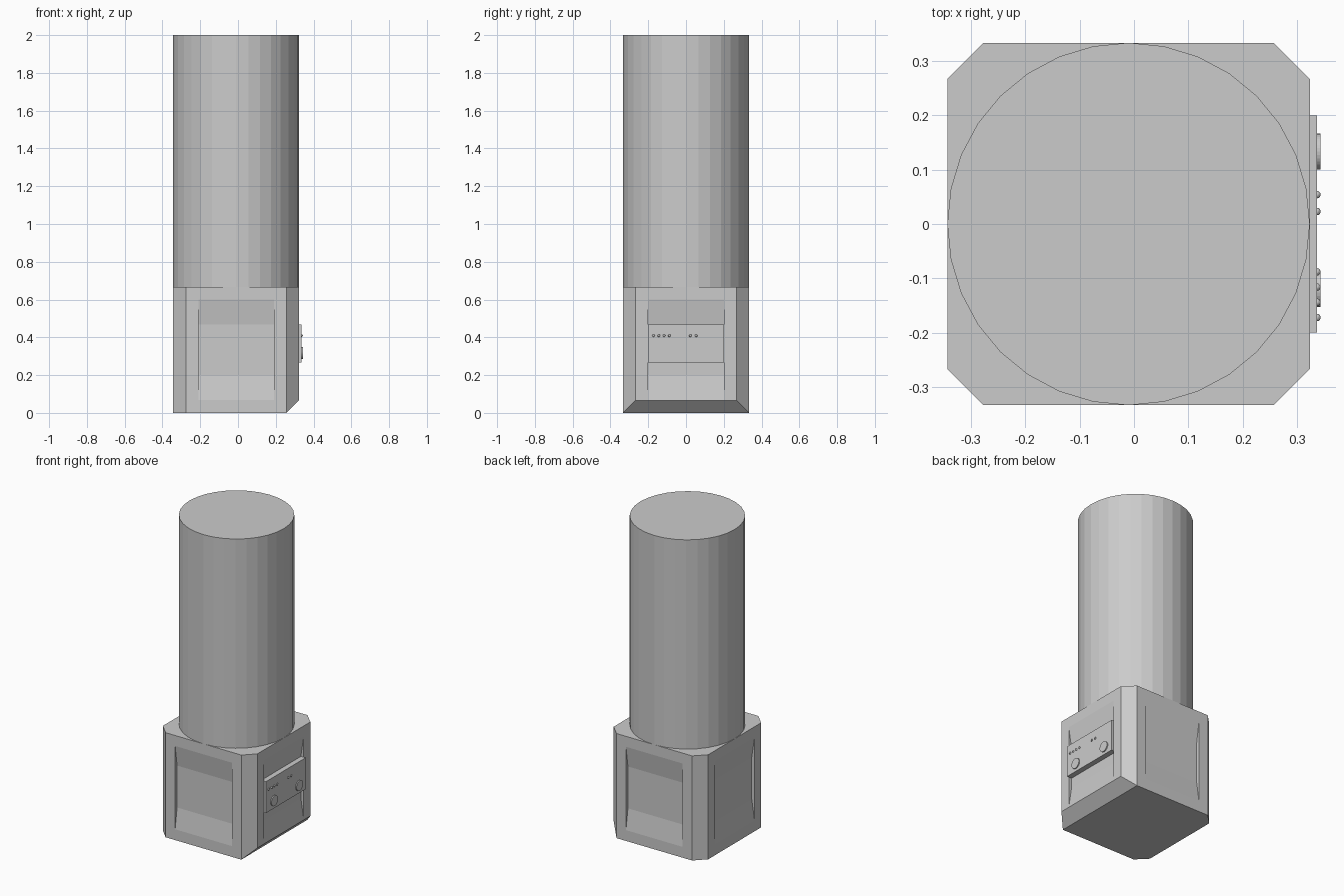
import bpy, bmesh, math
from mathutils import Matrix, Vector

if "Cube" in bpy.data.objects:
    bpy.data.objects.remove(bpy.data.objects["Cube"])

CX = -0.01            # centre of block and column
H = 0.3333            # half width of block
C = 0.0667            # chamfer size
D = 0.02              # recess depth

grey = bpy.data.materials.new("plain_grey")
grey.diffuse_color = (0.6, 0.6, 0.6, 1)
grey.use_nodes = True
grey.node_tree.nodes["Principled BSDF"].inputs["Base Color"].default_value = grey.diffuse_color


def finish(name, bm):
    bmesh.ops.recalc_face_normals(bm, faces=bm.faces)
    mesh = bpy.data.meshes.new(name)
    bm.to_mesh(mesh)
    bm.free()
    mesh.materials.append(grey)
    ob = bpy.data.objects.new(name, mesh)
    bpy.context.scene.collection.objects.link(ob)
    return ob


def box(bm, lo, hi):
    lo, hi = Vector(lo), Vector(hi)
    bmesh.ops.create_cube(bm, size=1, matrix=Matrix.Translation((lo + hi) / 2)
                          @ Matrix.Diagonal((*(hi - lo), 1)))


def cylinder(bm, radius, depth, sides, matrix):
    bmesh.ops.create_cone(bm, cap_ends=True, segments=sides, radius1=radius,
                          radius2=radius, depth=depth, matrix=matrix)


# Base block: cube with cut vertical corners and a cut lower edge on the panel side
bm = bmesh.new()
box(bm, (CX - H, -H, 0), (CX + H, H, 2 * H))
cuts = [((CX + sx * H, sy * (H - C), 0), (sx, sy, 0)) for sx in (-1, 1) for sy in (-1, 1)]
cuts.append(((CX + H, 0, C), (1, 0, -1)))
for point, normal in cuts:
    cut = bmesh.ops.bisect_plane(bm, geom=bm.verts[:] + bm.edges[:] + bm.faces[:],
                                 plane_co=point, plane_no=normal, clear_outer=True)
    edges = [e for e in cut["geom_cut"] if isinstance(e, bmesh.types.BMEdge)]
    bmesh.ops.contextual_create(bm, geom=edges)
base = finish("base_block", bm)

# Shallow recesses with sloped top and bottom, one on each side
profile = [(-D, 0.2), (-D, 0.467), (0, 0.6), (0.05, 0.6), (0.05, 0.069), (0, 0.069)]
for i in range(4):
    bm = bmesh.new()
    rot = Matrix.Translation((CX, 0, 0)) @ Matrix.Rotation(i * math.pi / 2, 4, 'Z')
    ring = [bm.verts.new(rot @ Vector((H + d, -0.2, z))) for d, z in profile]
    face = bm.faces.new(ring)
    new = bmesh.ops.extrude_face_region(bm, geom=[face])["geom"]
    bmesh.ops.translate(bm, verts=[v for v in new if isinstance(v, bmesh.types.BMVert)],
                        vec=rot.to_3x3() @ Vector((0, 0.4, 0)))
    cutter = finish("recess_cutter", bm)
    cutter.hide_render = True
    mod = base.modifiers.new("recess", 'BOOLEAN')
    mod.operation, mod.solver, mod.object = 'DIFFERENCE', 'EXACT', cutter
    # Apply the cut, then drop the cutter
    bpy.context.view_layer.update()
    cut_mesh = bpy.data.meshes.new_from_object(
        base.evaluated_get(bpy.context.evaluated_depsgraph_get()))
    base.modifiers.clear()
    base.data = cut_mesh
    bpy.data.objects.remove(cutter)

# Tall round column
bm = bmesh.new()
cylinder(bm, H, 2 - 2 * H, 32, Matrix.Translation((CX, 0, 1 + H)))
finish("column", bm)

# Control panel standing in the right recess
bm = bmesh.new()
box(bm, (CX + H - D, -0.2, 0.267), (0.3365, 0.2, 0.467))
finish("control_panel", bm)

# Two round dials
bm = bmesh.new()
for y in (-0.12, 0.133):
    cylinder(bm, 0.033, 0.012, 32, Matrix.Translation((0.337, y, 0.317))
             @ Matrix.Rotation(math.pi / 2, 4, 'Y'))
finish("dials", bm)

# Row of small buttons
bm = bmesh.new()
for y in (-0.172, -0.144, -0.116, -0.088, 0.023, 0.054):
    bmesh.ops.create_uvsphere(bm, u_segments=12, v_segments=8, radius=0.007,
                              matrix=Matrix.Translation((0.3363, y, 0.409)))
finish("buttons", bm)
